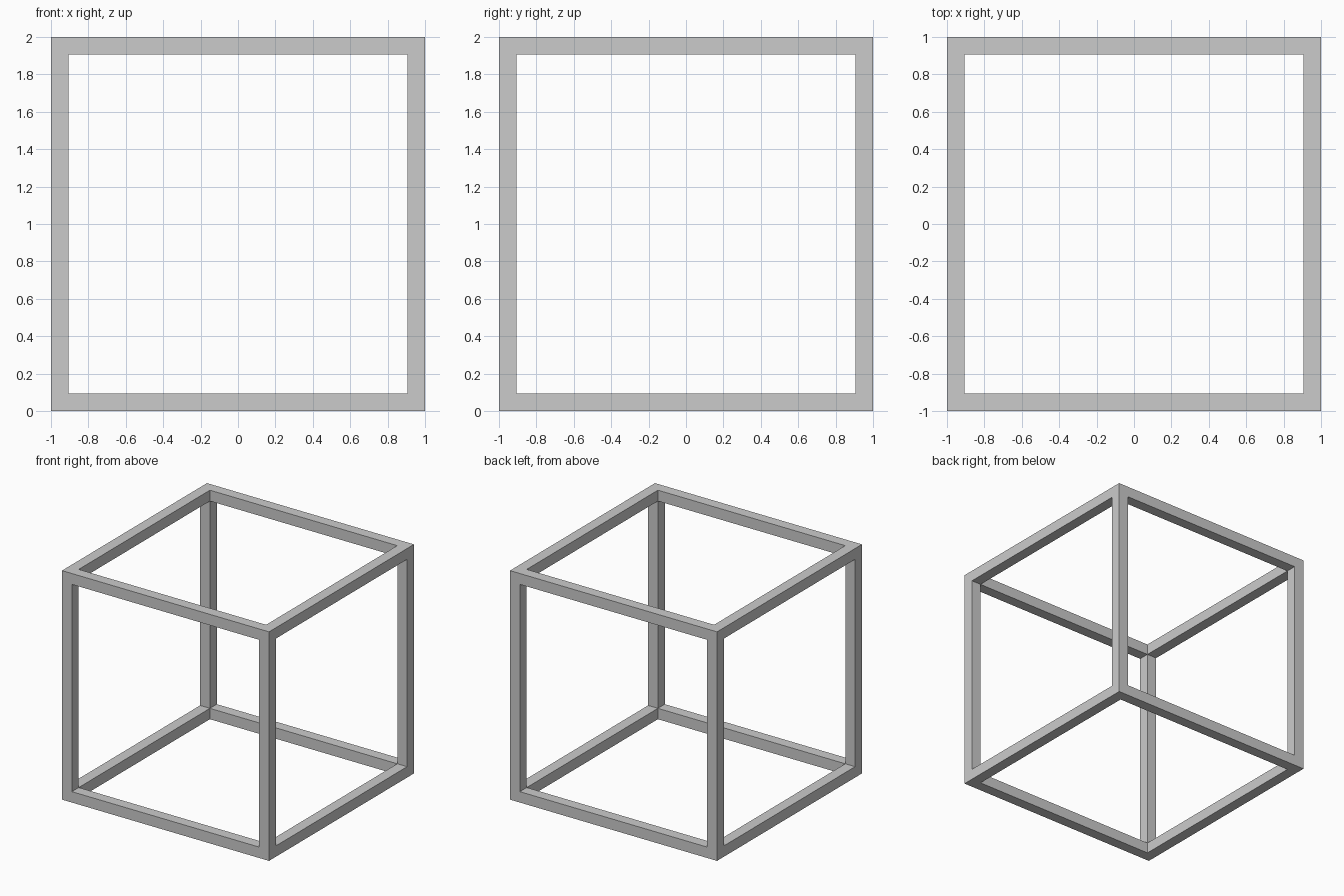
import bpy, bmesh
from itertools import product

if "Cube" in bpy.data.objects:
    bpy.data.objects.remove(bpy.data.objects["Cube"])

BAR = 0.095                               # square bar thickness
C = [-1, -1 + BAR, 1 - BAR, 1]            # grid lines along each axis


def solid(cell):
    """Corner blocks and edge bars: at most one index is the middle span."""
    return all(0 <= i <= 2 for i in cell) and cell.count(1) <= 1


# Open cube frame: only the outer skin of the solid cells, so joints are clean
bm = bmesh.new()
for cell in product(range(3), repeat=3):
    if not solid(cell):
        continue
    for axis, side in product(range(3), (0, 1)):
        near = list(cell)
        near[axis] += 2 * side - 1
        if solid(tuple(near)):
            continue
        u, v = (axis + 1) % 3, (axis + 2) % 3
        quad = []
        for du, dv in ((0, 0), (1, 0), (1, 1), (0, 1)):
            p = list(cell)
            p[axis] += side
            p[u] += du
            p[v] += dv
            quad.append(bm.verts.new((C[p[0]], C[p[1]], C[p[2]] + 1)))
        bm.faces.new(quad if side else quad[::-1])
bmesh.ops.remove_doubles(bm, verts=bm.verts[:], dist=0.0001)

mesh = bpy.data.meshes.new("cube_frame")
bm.to_mesh(mesh)
bm.free()
frame = bpy.data.objects.new("cube_frame", mesh)
bpy.context.collection.objects.link(frame)
